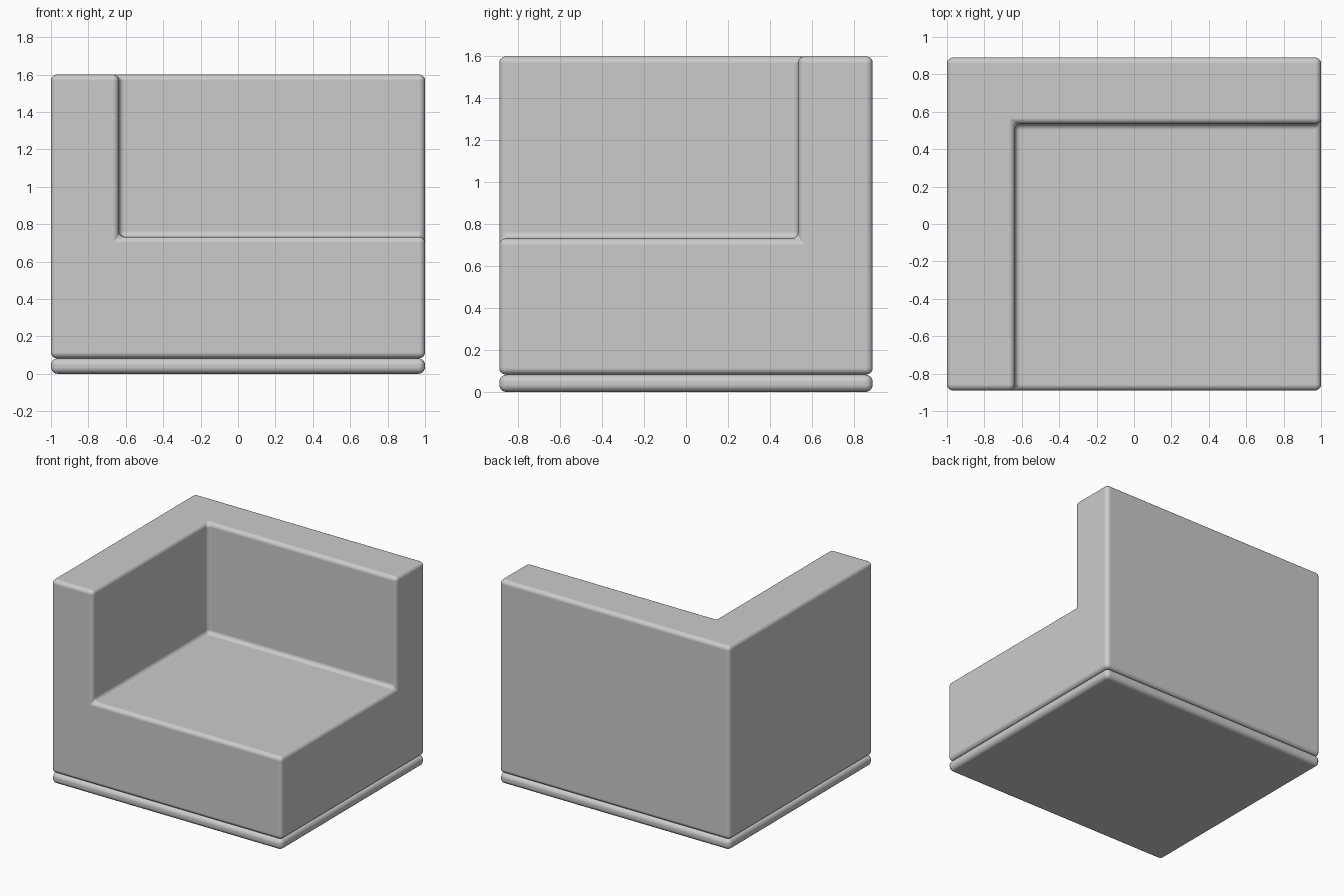
import bpy

if "Cube" in bpy.data.objects:
    bpy.data.objects.remove(bpy.data.objects["Cube"])


def box(name, lo, hi):
    """Axis-aligned box between two corners, with its scale applied."""
    bpy.ops.mesh.primitive_cube_add(size=1, location=[(a + b) / 2 for a, b in zip(lo, hi)])
    ob = bpy.context.object
    ob.name = name
    ob.scale = [b - a for a, b in zip(lo, hi)]
    bpy.ops.object.transform_apply(location=False, rotation=False, scale=True)
    return ob


def soften(ob, width):
    """Smooth rounded edges with flat-looking faces."""
    bpy.ops.object.select_all(action='DESELECT')
    ob.select_set(True)
    bpy.context.view_layer.objects.active = ob
    bpy.ops.object.shade_smooth()
    bevel = ob.modifiers.new("rounded_edges", 'BEVEL')
    bevel.width = width
    bevel.segments = 5
    bevel.limit_method = 'ANGLE'
    bevel.harden_normals = True


# Plinth under the sofa
plinth = box("plinth", (-1, -0.89, 0), (1, 0.89, 0.083))
soften(plinth, 0.036)

# Upholstered corner body: seat, back and left side in one piece
body = box("corner_sofa_body", (-1, -0.89, 0.083), (1, 0.89, 1.6))

# Seating recess, open to the front, right and top
cutter = box("seat_recess_cutter", (-0.637, -1.5, 0.732), (1.5, 0.535, 2.2))
cut = body.modifiers.new("seat_recess", 'BOOLEAN')
cut.operation = 'DIFFERENCE'
cut.solver = 'EXACT'
cut.object = cutter
bpy.context.view_layer.objects.active = body
bpy.ops.object.modifier_apply(modifier=cut.name)
bpy.data.objects.remove(cutter, do_unlink=True)
soften(body, 0.032)
